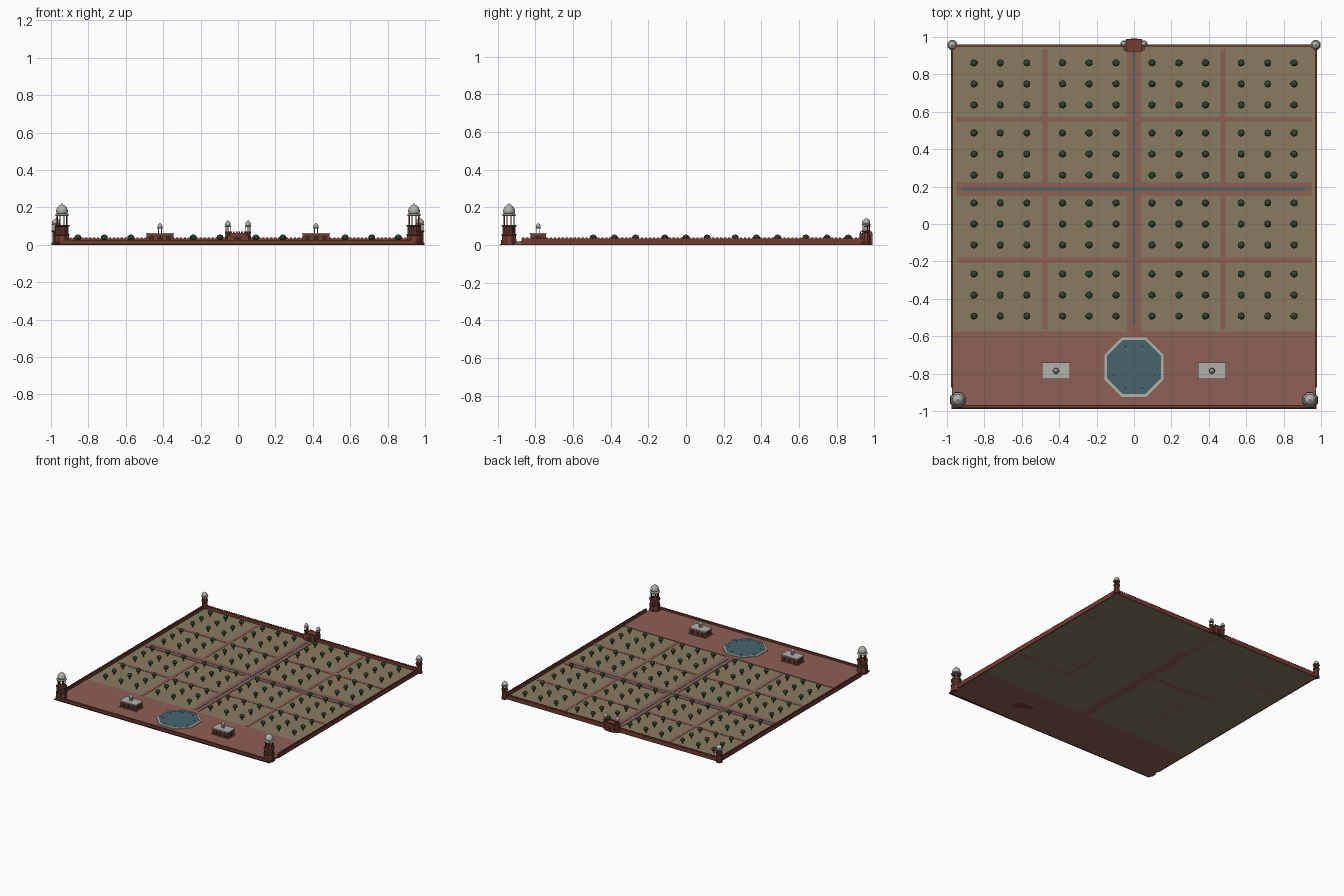
import bpy, bmesh, math
from mathutils import Matrix, Vector

if "Cube" in bpy.data.objects:
    bpy.data.objects.remove(bpy.data.objects["Cube"])

COL = {"red": (.17, .045, .03), "pink": (.27, .115, .09), "lawn": (.25, .2, .12),
       "water": (.06, .13, .15), "leaf": (.03, .055, .025), "bark": (.07, .045, .03),
       "marble": (.45, .44, .41), "dark": (.05, .02, .015)}
parts = {}


def get(name, col):
    if name not in parts:
        parts[name] = (bmesh.new(), col)
    return parts[name][0]


def box(name, col, x0, x1, y0, y1, z0, z1):
    c = Vector(((x0 + x1) / 2, (y0 + y1) / 2, (z0 + z1) / 2))
    m = Matrix.Translation(c) @ Matrix.Diagonal((abs(x1 - x0), abs(y1 - y0), abs(z1 - z0), 1))
    bmesh.ops.create_cube(get(name, col), size=1, matrix=m)


def lathe(name, col, x, y, prof, n=8, turn=0.0):
    """Closed solid of revolution from (radius, height) points."""
    bm = get(name, col)
    rings = []
    for r, z in prof:
        rings.append([bm.verts.new((x + r * math.cos(turn + 2 * math.pi * i / n),
                                    y + r * math.sin(turn + 2 * math.pi * i / n), z)) for i in range(n)])
    for a, b in zip(rings, rings[1:]):
        for i in range(n):
            j = (i + 1) % n
            bm.faces.new((a[i], a[j], b[j], b[i]))
    bm.faces.new(rings[0][::-1])
    bm.faces.new(rings[-1])


def kiosk(name, x, y, z, r, h, cols=8):
    """Domed open kiosk: columns, eave, dome and finial."""
    t = math.pi / cols
    for i in range(cols):
        a = t + 2 * math.pi * i / cols
        lathe(name + "_columns", "red" if cols == 8 else "marble",
              x + .68 * r * math.cos(a), y + .68 * r * math.sin(a),
              [(.09 * r, z), (.09 * r, z + .46 * h)], 6)
    lathe(name + "_eave", "marble", x, y, [(.75 * r, z + .42 * h), (r, z + .44 * h),
          (r, z + .47 * h), (.75 * r, z + .53 * h)], 8, math.pi / 8)
    d = [(.68, .52), (.76, .6), (.77, .67), (.68, .77), (.48, .86), (.22, .92), (.06, .95), (.04, 1)]
    lathe(name + "_dome", "marble", x, y, [(p * r, z + q * h) for p, q in d], 16)


# ground slabs
box("lawn", "lawn", -.972, .972, -.574, .955, 0, .008)
box("river_terrace", "pink", -.972, .972, -.975, -.574, 0, .012)

# main and minor paths, with water channels
box("main_path", "pink", -.037, .037, -.574, .93, 0, .011)
for s in (-1, 1):
    box("cross_path", "pink", s * .037, s * .95, .149, .223, 0, .011)
    for y0, y1 in ((.223, .936), (-.565, .149)):
        box("minor_path", "pink", s * .476 - .013, s * .476 + .013, y0, y1, 0, .0098)
    for yc in (.56, -.192):
        box("minor_path", "pink", s * .037, s * .95, yc - .013, yc + .013, 0, .0102)
box("long_channel", "water", -.006, .006, -.545, .925, 0, .0125)
box("cross_channel", "water", -.92, .92, .18, .192, 0, .0124)

# trees, three by three in each plot
for sx in (-1, 1):
    for x in (.096, .24, .382, .573, .715, .856):
        for yc in (.749, .374, 0, -.38):
            for dy in (-.1125, 0, .1125):
                lathe("tree_trunks", "bark", sx * x, yc + dy, [(.005, .005), (.004, .034)], 6)
                bmesh.ops.create_icosphere(get("tree_crowns", "leaf"), subdivisions=2, radius=.019,
                    matrix=Matrix.Translation((sx * x, yc + dy, .039)) @ Matrix.Diagonal((1, 1, .85, 1)))

# octagonal pool with rim and fountain jets
o = math.pi / 8
k = 1 / math.cos(o)
PY = -.765
bm = get("pool_rim", "marble")
rings = [[bm.verts.new((r * k * math.cos(o + i * math.pi / 4), PY + r * k * math.sin(o + i * math.pi / 4), z))
          for i in range(8)] for r, z in ((.159, 0), (.159, .018), (.145, .018), (.145, 0))]
for q in range(4):
    a, b = rings[q], rings[(q + 1) % 4]
    for i in range(8):
        j = (i + 1) % 8
        bm.faces.new((a[i], a[j], b[j], b[i]))
lathe("pool_water", "water", 0, PY, [(.146 * k, .002), (.146 * k, .0145)], 8, o)
for i in range(8):
    a = i * math.pi / 4 + o
    lathe("fountain_jets", "dark", .12 * math.cos(a), PY + .12 * math.sin(a),
          [(.003, .012), (.002, .022)], 6)


# enclosure walls with merlons
def wall(x0, x1, y0, y1, z):
    box("garden_wall", "red", x0, x1, y0, y1, 0, z)
    along_x = x1 - x0 > y1 - y0
    length = max(x1 - x0, y1 - y0)
    n = int(length / .021)
    for i in range(n):
        c = (i + .5) * length / n
        if along_x:
            box("merlons", "red", x0 + c - .006, x0 + c + .006, y0 + .002, y1 - .002, z, z + .007)
        else:
            box("merlons", "red", x0 + .002, x1 - .002, y0 + c - .006, y0 + c + .006, z, z + .007)


wall(-.979, -.967, -.875, .955, .033)
wall(.967, .979, -.875, .955, .033)
wall(-.97, -.04, .949, .961, .033)
wall(.04, .97, .949, .961, .033)
box("front_wall", "red", -.95, .95, -.984, -.968, 0, .026)
box("front_wall_footing", "dark", -.975, .975, -.988, -.966, 0, .006)

# corner towers
for s in (-1, 1):
    x, y = s * .941, -.94
    lathe("front_tower", "red", x, y, [(.046, 0), (.046, .012), (.042, .014), (.041, .05), (.044, .052),
          (.044, .056), (.038, .058), (.037, .096), (.043, .099), (.043, .106)], 8, o)
    for i in range(8):
        a = i * math.pi / 4
        m = (Matrix.Translation((x, y, 0)) @ Matrix.Rotation(a, 4, 'Z') @
             Matrix.Translation((.0345, 0, .077)) @ Matrix.Diagonal((.002, .015, .026, 1)))
        bmesh.ops.create_cube(get("tower_niches", "dark"), size=1, matrix=m)
    kiosk("front_tower_kiosk", x, y, .105, .041, .117)
    x, y = s * .972, .957
    lathe("back_tower", "red", x, y, [(.026, 0), (.026, .01), (.022, .012), (.021, .066), (.026, .07),
          (.026, .076)], 8, o)
    kiosk("back_tower_kiosk", x, y, .075, .028, .07)

# terrace pavilions
for s in (-1, 1):
    c, y = s * .417, -.785
    box("pavilion_plinth", "pink", c - .078, c + .078, y - .048, y + .048, 0, .016)
    box("pavilion_body", "red", c - .071, c + .071, y - .041, y + .041, 0, .058)
    box("pavilion_roof", "marble", c - .075, c + .075, y - .045, y + .045, .058, .064)
    for d in (-.045, 0, .045):
        box("pavilion_arches", "dark", c + d - .014, c + d + .014, y - .0418, y + .0418, .016, .048)
    box("pavilion_arches", "dark", c - .0718, c + .0718, y - .018, y + .018, .016, .048)
    kiosk("pavilion_kiosk", c, y, .063, .017, .055, 4)

# gatehouse in the back wall
box("gate_body", "red", -.055, .055, .928, .98, 0, .052)
box("gate_portal", "red", -.042, .042, .922, .99, 0, .064)
box("gate_opening", "dark", -.02, .02, .921, .9908, 0, .045)
for i in range(6):
    for y in (.924, .984):
        box("gate_merlons", "red", -.041 + i * .0145, -.032 + i * .0145, y, y + .005, .064, .071)
for s in (-1, 1):
    lathe("gate_turret", "red", s * .054, .963, [(.017, 0), (.015, .06), (.018, .064), (.018, .07)], 8, o)
    kiosk("gate_kiosk", s * .054, .963, .069, .019, .063)

# turn every part into an object
mats = {}
for c, v in COL.items():
    mats[c] = bpy.data.materials.new(c)
    mats[c].diffuse_color = (*v, 1)
for name, (bm, col) in parts.items():
    bmesh.ops.recalc_face_normals(bm, faces=bm.faces)
    me = bpy.data.meshes.new(name)
    bm.to_mesh(me)
    bm.free()
    me.materials.append(mats[col])
    if name.endswith("_dome"):
        me.polygons.foreach_set("use_smooth", [True] * len(me.polygons))
    bpy.context.collection.objects.link(bpy.data.objects.new(name, me))

for m in bpy.data.materials:
    if m.users and not m.is_grease_pencil:
        m.use_nodes = True
        m.node_tree.nodes["Principled BSDF"].inputs["Base Color"].default_value = m.diffuse_color
